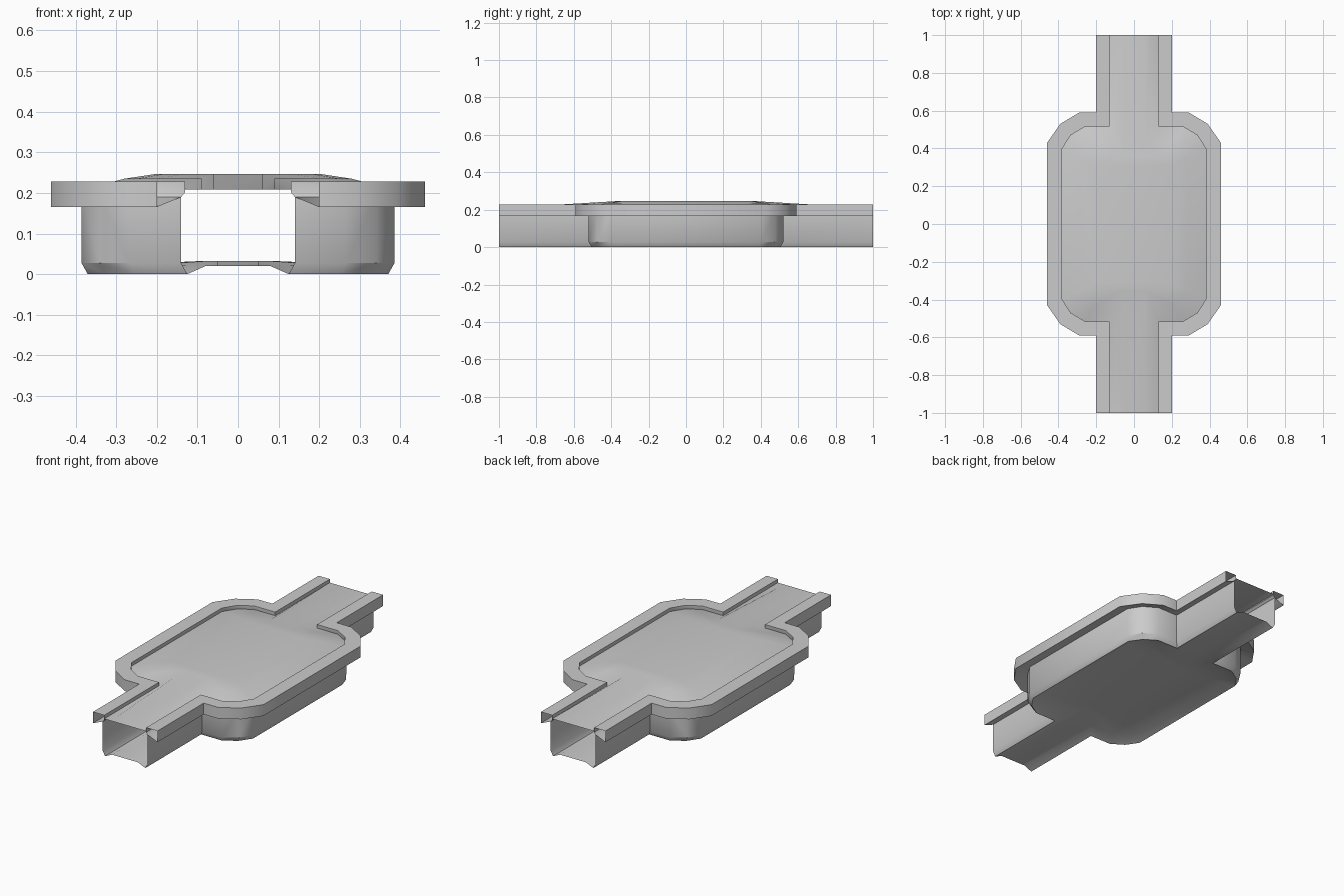
import bpy
import bmesh
import math

if "Cube" in bpy.data.objects:
    bpy.data.objects.remove(bpy.data.objects["Cube"])

grey = bpy.data.materials.new("plain grey")
grey.use_nodes = True
COLOUR = (0.6, 0.6, 0.6, 1)
grey.diffuse_color = COLOUR
grey.node_tree.nodes["Principled BSDF"].inputs["Base Color"].default_value = COLOUR


def outline(channel, end, corner_x, shoulder, side):
    """Quarter plan: channel end, mouth, then three rounded corner points."""
    return [(channel, 1), (channel, end), (corner_x, end), shoulder, side]


def path(quarter, heights):
    """Mirror a quarter plan front to back; heights is one value or one per point."""
    if not isinstance(heights, (list, tuple)):
        heights = [heights] * len(quarter)
    back = [(x, y, z) for (x, y), z in zip(quarter, heights)]
    return back + [(x, -y, z) for x, y, z in reversed(back)]


def loft(name, paths, bridge=False, up=None, closed=False):
    """Skin successive paths on both sides, optionally joining them in the middle."""
    bm = bmesh.new()
    inner = []
    for s in (1, -1):
        rows = [[bm.verts.new((s * x, y, z)) for x, y, z in p] for p in paths]
        pairs = list(zip(rows, rows[1:]))
        if closed:
            pairs.append((rows[-1], rows[0]))
        for a, b in pairs:
            for i in range(len(a) - 1):
                bm.faces.new((a[i], a[i + 1], b[i + 1], b[i]))
        inner.append(rows[-1])
    if bridge:
        a, b = inner
        for i in range(len(a) - 1):
            bm.faces.new((a[i], a[i + 1], b[i + 1], b[i]))
    bmesh.ops.recalc_face_normals(bm, faces=bm.faces)
    if up is not None:
        tilt = sum(f.normal.z * f.calc_area() for f in bm.faces)
        if (tilt > 0) != up:
            bmesh.ops.reverse_faces(bm, faces=bm.faces)
    mesh = bpy.data.meshes.new(name)
    bm.to_mesh(mesh)
    bm.free()
    mesh.materials.append(grey)
    ob = bpy.data.objects.new(name, mesh)
    bpy.context.collection.objects.link(ob)
    bpy.ops.object.select_all(action="DESELECT")
    ob.select_set(True)
    bpy.context.view_layer.objects.active = ob
    bpy.ops.object.shade_smooth_by_angle(angle=math.radians(35))
    return ob


rim_out = outline(0.2, 0.59, 0.29, (0.39, 0.53), (0.46, 0.43))
rim_in = outline(0.13, 0.515, 0.26, (0.335, 0.47), (0.38, 0.40))
wall = outline(0.14, 0.52, 0.265, (0.34, 0.475), (0.385, 0.405))
foot = outline(0.125, 0.505, 0.255, (0.325, 0.46), (0.37, 0.395))
floor_edge = outline(0.08, 0.45, 0.22, (0.28, 0.41), (0.32, 0.35))
floor_mid = outline(0.05, 0.36, 0.08, (0.09, 0.34), (0.1, 0.3))
dome_edge = outline(0.09, 0.43, 0.2, (0.25, 0.4), (0.28, 0.35))
dome_top = outline(0.06, 0.35, 0.13, (0.18, 0.34), (0.2, 0.31))

# Overhanging rim, open at the channel ends
loft("rim", [path(rim_in, 0.202), path(rim_in, 0.228), path(rim_out, 0.228),
             path(rim_out, 0.165), path(wall, 0.19)], closed=True)

# Walls with chamfered foot and raised underside
loft("trough_shell", [path(wall, 0.19), path(wall, 0.027), path(foot, 0.0),
                      path(floor_edge, [0.02, 0.02, 0.022, 0.022, 0.022]),
                      path(floor_mid, [0.02, 0.032, 0.032, 0.032, 0.032])],
     bridge=True, up=False)

# Domed top sheet, level at the channel ends
loft("domed_surface", [path(rim_in, 0.208),
                       path(dome_edge, [0.208, 0.235, 0.235, 0.235, 0.235]),
                       path(dome_top, [0.208, 0.247, 0.247, 0.247, 0.247])],
     bridge=True, up=True)
